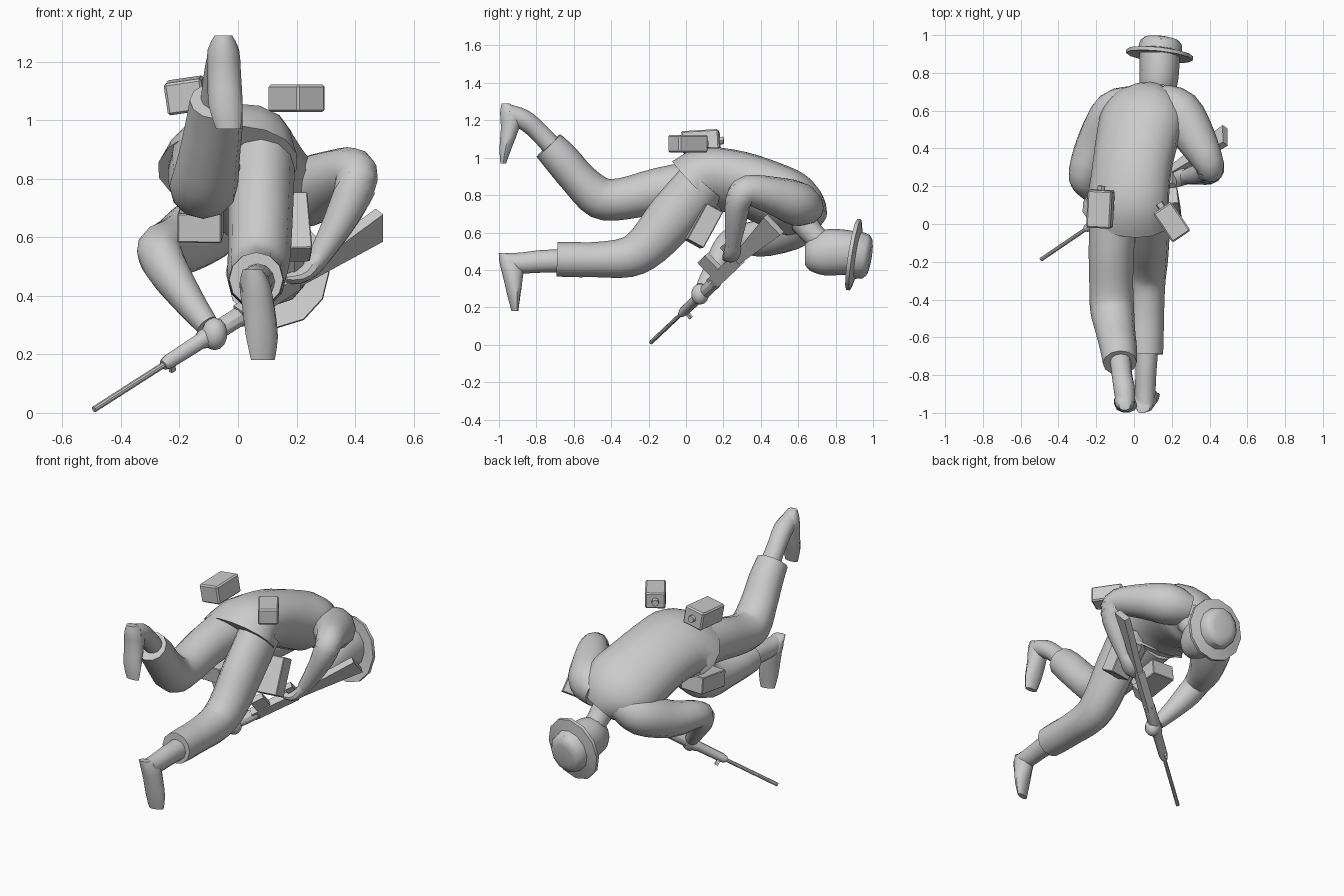
import bpy, bmesh, math
from mathutils import Vector, Matrix

grey = bpy.data.materials.new("plain grey")
grey.diffuse_color = (0.6, 0.6, 0.6, 1)


def finish(name, bm, angle=40):
    bmesh.ops.recalc_face_normals(bm, faces=bm.faces)
    me = bpy.data.meshes.new(name)
    bm.to_mesh(me)
    bm.free()
    me.materials.append(grey)
    ob = bpy.data.objects.new(name, me)
    bpy.context.collection.objects.link(ob)
    bpy.ops.object.select_all(action='DESELECT')
    ob.select_set(True)
    bpy.context.view_layer.objects.active = ob
    bpy.ops.object.shade_smooth_by_angle(angle=math.radians(angle))
    return ob


def spline(rows, steps):
    """Catmull-Rom through rows of numbers."""
    out = []
    for i in range(len(rows) - 1):
        p = [rows[max(i - 1, 0)], rows[i], rows[i + 1], rows[min(i + 2, len(rows) - 1)]]
        for s in range(steps):
            t = s / steps
            out.append([0.5 * (2 * b + (c - a) * t + (2 * a - 5 * b + 4 * c - d) * t * t
                               + (3 * b - a - 3 * c + d) * t ** 3) for a, b, c, d in zip(*p)])
    return out + [list(rows[-1])]


def loft(name, rows, hint=(1, 0, 0), segs=12, steps=3, angle=45, axis=None):
    """Tube through rows of x, y, z, half width along hint, half depth."""
    rows = spline(rows, steps)
    pts = [Vector(r[:3]) for r in rows]
    bm = bmesh.new()
    rings = []
    for i, r in enumerate(rows):
        t = Vector(axis) if axis else pts[min(i + 1, len(pts) - 1)] - pts[max(i - 1, 0)]
        t.normalize()
        side = Vector(hint)
        side = (side - t * side.dot(t)).normalized()
        other = t.cross(side)
        rings.append([bm.verts.new(pts[i] + side * r[3] * math.cos(a) + other * r[4] * math.sin(a))
                      for a in (2 * math.pi * k / segs for k in range(segs))])
    for a, b in zip(rings, rings[1:]):
        for k in range(segs):
            j = (k + 1) % segs
            bm.faces.new((a[k], a[j], b[j], b[k]))
    bm.faces.new(rings[0])
    bm.faces.new(rings[-1])
    return finish(name, bm, angle)


def box(name, centre, size, x_axis, y_axis, taper=1.0, bevel=0.0):
    """Box with its own axes; taper scales the +x end across its local z."""
    x = Vector(x_axis).normalized()
    y = Vector(y_axis)
    y = (y - x * y.dot(x)).normalized()
    z = x.cross(y)
    bm = bmesh.new()
    bmesh.ops.create_cube(bm, size=1)
    for v in bm.verts:
        k = taper if v.co.x > 0 else 1
        v.co = Vector((v.co.x * size[0], v.co.y * size[1], v.co.z * size[2] * k))
    if bevel:
        bmesh.ops.bevel(bm, geom=bm.edges[:], offset=bevel, segments=1, affect='EDGES')
    m = Matrix((x, y, z)).transposed()
    for v in bm.verts:
        v.co = m @ v.co + Vector(centre)
    return finish(name, bm, 20)


def ball(name, centre, size, segs=10):
    bm = bmesh.new()
    bmesh.ops.create_uvsphere(bm, u_segments=segs, v_segments=7, radius=1)
    for v in bm.verts:
        v.co = Vector([c * s + o for c, s, o in zip(v.co, size, centre)])
    return finish(name, bm, 60)


# Shirt, rolled so its right shoulder is higher, hem cut on a slant
loft("shirt", [(-0.035, 0.06, 0.845, .245, .185), (-0.03, 0.125, 0.885, .225, .165),
               (-0.012, 0.29, 0.865, .218, .16), (0.015, 0.44, 0.81, .225, .165),
               (0.045, 0.56, 0.755, .23, .165), (0.075, 0.635, 0.71, .19, .135),
               (0.105, 0.685, 0.655, .10, .085)], hint=(0.92, 0, 0.36), segs=16)

# Neck and head
loft("neck", [(0.10, 0.62, 0.67, .075, .075), (0.12, 0.68, 0.59, .062, .062),
              (0.13, 0.76, 0.52, .06, .06)])
loft("head", [(0.13, 0.635, 0.48, .035, .05), (0.13, 0.665, 0.485, .075, .09),
              (0.13, 0.74, 0.493, .10, .122), (0.135, 0.83, 0.495, .105, .122),
              (0.135, 0.91, 0.49, .105, .115)], axis=(0, 1, 0))

# Brimmed hat
axis = Vector((0.11, 0.98, -0.155)).normalized()
base = Vector((0.137, 0.908, 0.48))
loft("hat", [(*(base + axis * h), r, r * 1.08) for h, r in
             ((-0.014, .105), (-0.022, .178), (-0.002, .178), (0.012, .118),
              (0.055, .110), (0.073, .092), (0.08, .06))],
     axis=axis, steps=1, angle=35)

# Raised leg
loft("raised_trouser_leg", [(-0.105, 0.08, 0.86, .13, .13), (-0.12, -0.14, 0.825, .12, .122),
                            (-0.12, -0.34, 0.78, .116, .112), (-0.115, -0.46, 0.785, .116, .112),
                            (-0.098, -0.57, 0.88, .105, .098), (-0.082, -0.66, 0.985, .098, .096),
                            (-0.075, -0.735, 1.065, .09, .088)])
loft("raised_boot_shaft", [(-0.075, -0.68, 1.02, .058, .055), (-0.065, -0.79, 1.14, .054, .052),
                           (-0.052, -0.87, 1.205, .056, .054), (-0.045, -0.95, 1.235, .05, .05)])
loft("raised_boot_foot", [(-0.05, -0.965, 1.29, .03, .022), (-0.05, -0.935, 1.24, .054, .062),
                          (-0.048, -0.94, 1.16, .058, .052), (-0.042, -0.965, 1.05, .058, .034),
                          (-0.033, -0.977, 0.97, .042, .016)], axis=(0, 0, -1), steps=2, segs=10)

# Lower leg, knee bent under the body
loft("lower_trouser_leg", [(0.08, 0.09, 0.87, .115, .135), (0.077, -0.07, 0.685, .111, .138),
                           (0.072, -0.2, 0.535, .107, .12), (0.064, -0.31, 0.468, .102, .108),
                           (0.062, -0.48, 0.455, .097, .094), (0.062, -0.60, 0.455, .095, .094),
                           (0.062, -0.69, 0.457, .092, .092)])
loft("lower_boot_shaft", [(0.068, -0.64, 0.45, .062, .062), (0.063, -0.78, 0.445, .056, .06),
                          (0.06, -0.88, 0.437, .054, .056), (0.058, -0.96, 0.44, .05, .05)])
loft("lower_boot_foot", [(0.05, -0.98, 0.49, .035, .02), (0.057, -0.935, 0.44, .054, .063),
                         (0.07, -0.925, 0.36, .058, .052), (0.082, -0.92, 0.26, .057, .032),
                         (0.085, -0.915, 0.18, .042, .016)], axis=(0, 0, -1), hint=(1, 0.3, 0),
     steps=2, segs=10)

# Left arm reaching forward to the handguard
loft("left_sleeve", [(0.0, 0.645, 0.70, .09, .09), (-0.10, 0.585, 0.64, .12, .125),
                     (-0.20, 0.43, 0.575, .105, .105), (-0.265, 0.27, 0.56, .078, .082),
                     (-0.247, 0.205, 0.50, .074, .072), (-0.17, 0.14, 0.385, .055, .055),
                     (-0.105, 0.09, 0.30, .040, .040)], hint=(0, 0.3, 1))
ball("left_hand", (-0.08, 0.075, 0.27), (.046, .048, .056))

# Right arm bent, elbow out
loft("right_sleeve", [(0.13, 0.645, 0.73, .09, .10), (0.235, 0.59, 0.755, .12, .125),
                      (0.325, 0.455, 0.80, .10, .108), (0.395, 0.325, 0.825, .08, .08),
                      (0.40, 0.28, 0.77, .072, .07), (0.345, 0.265, 0.65, .056, .058),
                      (0.275, 0.25, 0.53, .038, .04)], hint=(0, 0, 1))
loft("right_hand", [(0.285, 0.25, 0.54, .035, .04), (0.25, 0.25, 0.495, .032, .05),
                    (0.205, 0.235, 0.465, .026, .045), (0.16, 0.22, 0.46, .014, .025)],
     hint=(0, 0, 1), segs=10, steps=2)

# Rifle, laid along one line from muzzle to butt
muzzle = Vector((-0.492, -0.188, 0.012))
run = Vector((0.985, 0.67, 0.63))
down = Vector((0, -0.7, 0.72))


def on_rifle(t, drop=0.0):
    return muzzle + run * t + down * drop


def rifle_tube(name, sections):
    loft(name, [(*on_rifle(t), r, r) for t, r in sections], hint=down, segs=10, steps=1, angle=35)


rifle_tube("barrel", [(0, .011), (0.27, .011)])
rifle_tube("handguard", [(0.24, .018), (0.26, .026), (0.37, .028), (0.38, .034), (0.52, .034)])
box("front_sight", on_rifle(0.27, -0.032), (.02, .014, .04), run, (1, -1, -0.5))
box("receiver", on_rifle(0.60, 0.005), (.27, .045, .07), run, run.cross(down))
box("magazine", on_rifle(0.56, 0.08), (.08, .035, .12), run, run.cross(down))
box("pistol_grip", on_rifle(0.70, 0.065), (.045, .035, .10), run, run.cross(down))
box("stock", on_rifle(0.845, 0.008), (.39, .038, .054), run, run.cross(down), taper=2.4)

# Two canteens floating over the hips, each with a cap
for name, c, size, ax, flat in (
        ("left_canteen", Vector((-0.178, 0.08, 1.085)), (.20, .13, .11), (0.05, 1, 0.06), (1, 0, 0.15)),
        ("right_canteen", Vector((0.20, 0.01, 1.075)), (.185, .115, .095), (-0.56, 0.83, 0), (1, 0.6, 0))):
    d = Vector(ax).normalized()
    box(name, c, size, ax, flat, bevel=.008)
    loft(name + "_cap", [(*(c + d * k), .02, .02) for k in (.09, .122)], hint=(0, 0, 1), segs=8, steps=1)

# Belt pouches under the belly
box("left_pouch", (-0.128, 0.015, 0.643), (.21, .15, .10), (0.04, 1, 0.12), (1, 0, 0), bevel=.004)
box("right_pouch", (0.172, 0.095, 0.635), (.22, .14, .10), (-0.08, 0.48, 0.88), (1, 0.1, 0), bevel=.004)
